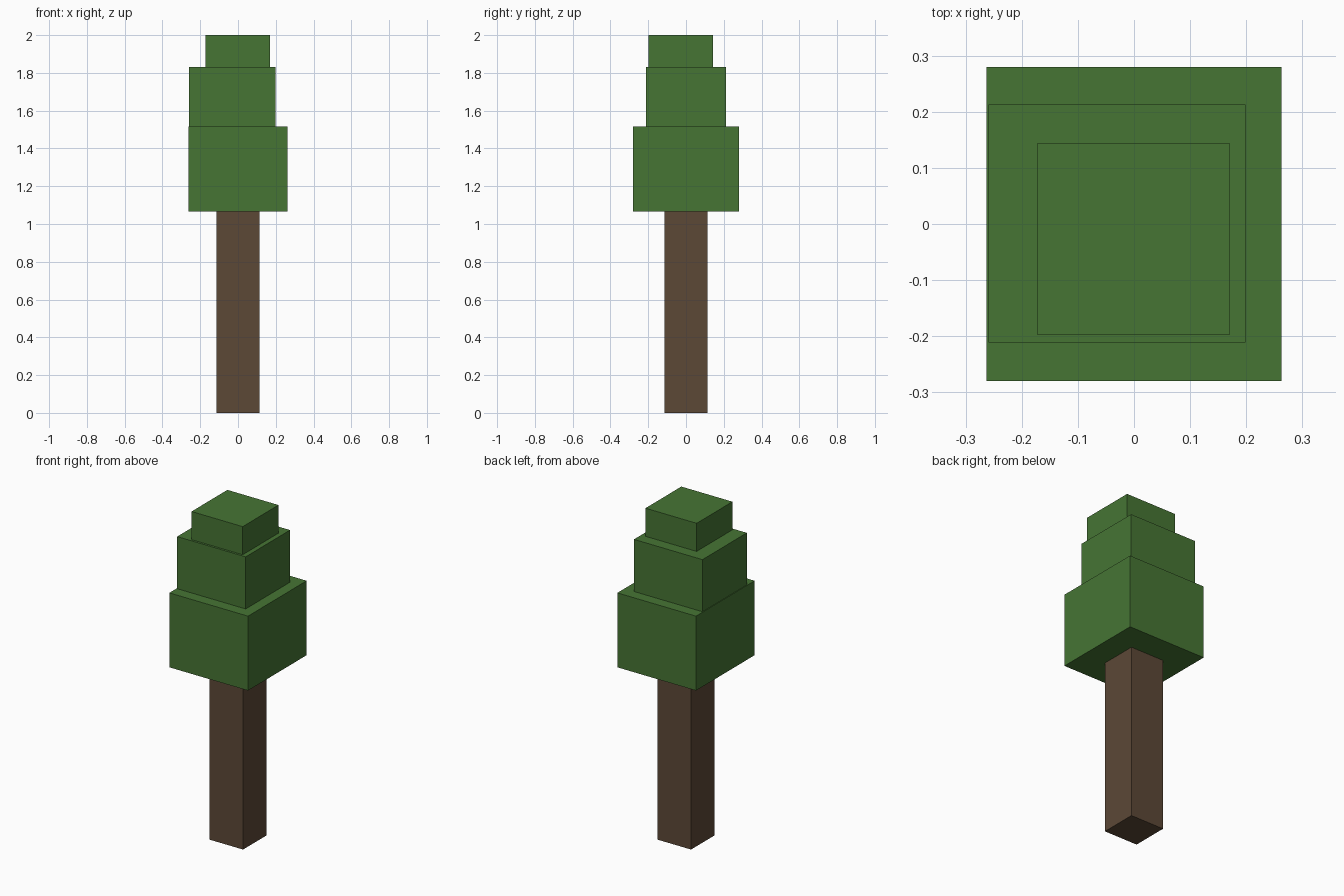
import bpy

default = bpy.data.objects.get("Cube")
if default:
    bpy.data.objects.remove(default, do_unlink=True)


def make_material(name, rgb):
    mat = bpy.data.materials.new(name)
    mat.use_nodes = True
    color = (*rgb, 1.0)
    mat.diffuse_color = color
    mat.node_tree.nodes["Principled BSDF"].inputs["Base Color"].default_value = color
    return mat


def make_box(name, x, y, z, mat):
    """Flat-sided box spanning the given (min, max) range on each axis."""
    spans = (x, y, z)
    bpy.ops.mesh.primitive_cube_add(size=1)
    box = bpy.context.object
    box.name = box.data.name = name
    box.location = [(lo + hi) / 2 for lo, hi in spans]
    box.scale = [hi - lo for lo, hi in spans]
    bpy.ops.object.transform_apply(location=False, rotation=False, scale=True)
    box.data.materials.append(mat)
    return box


bark = make_material("bark brown", (0.107, 0.065, 0.037))
leaf = make_material("leaf green", (0.061, 0.178, 0.034))

# Square trunk
make_box("trunk", (-0.113, 0.113), (-0.113, 0.113), (0, 1.065), bark)

# Three stacked foliage blocks, slightly off centre
make_box("lower_foliage", (-0.263, 0.263), (-0.28, 0.28), (1.065, 1.515), leaf)
make_box("middle_foliage", (-0.259, 0.199), (-0.211, 0.213), (1.515, 1.83), leaf)
make_box("top_foliage", (-0.172, 0.17), (-0.198, 0.144), (1.83, 2.0), leaf)
